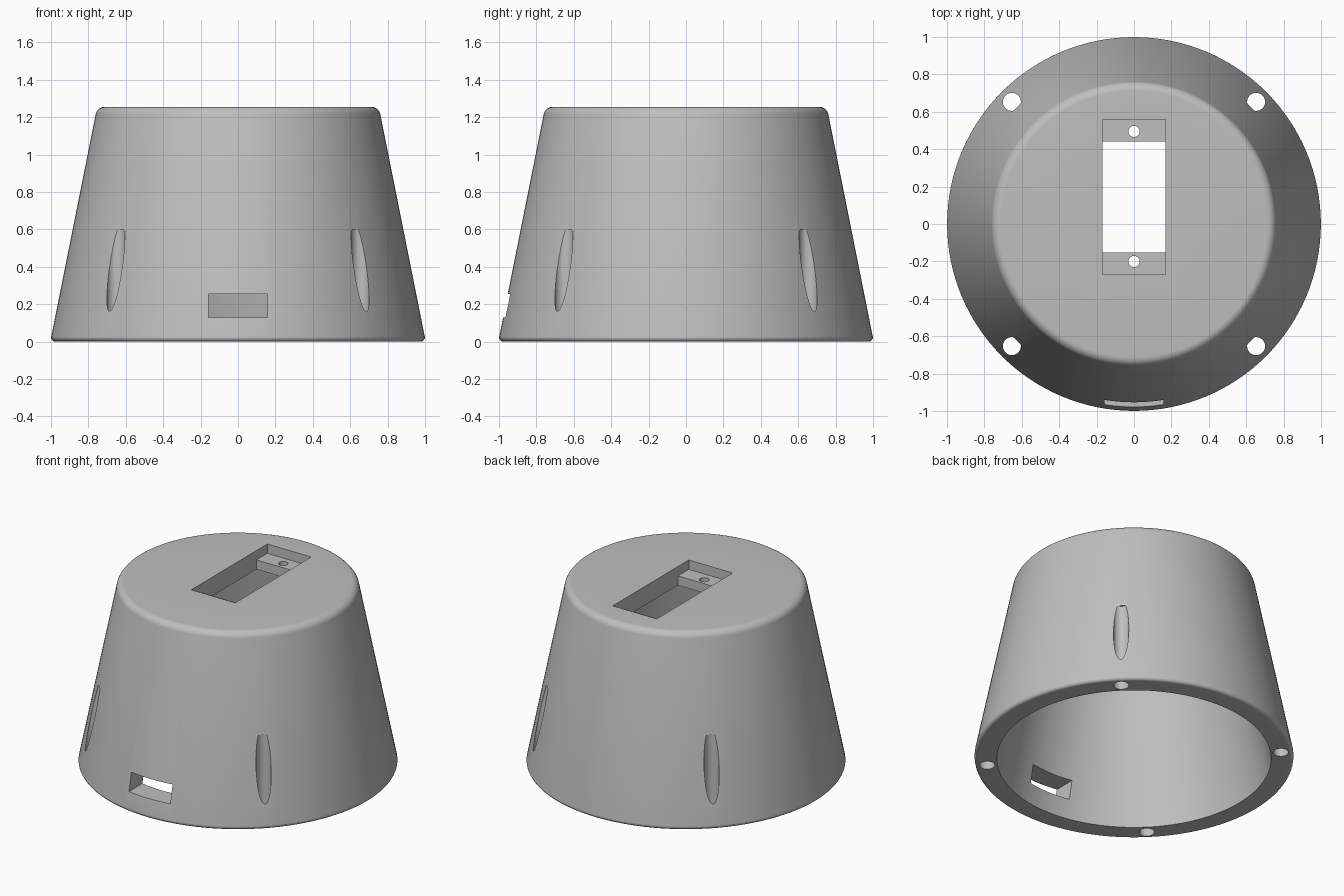
import bpy, bmesh, math
from mathutils import Matrix, Vector

if "Cube" in bpy.data.objects:
    bpy.data.objects.remove(bpy.data.objects["Cube"])

HEIGHT, SLOPE, WALL, ROOF = 1.255, 0.2, 0.145, 0.13
SIDES = 128

grey = bpy.data.materials.new("plain grey")
grey.use_nodes = True
grey.diffuse_color = (0.52, 0.52, 0.52, 1)
grey.node_tree.nodes["Principled BSDF"].inputs["Base Color"].default_value = grey.diffuse_color


def make_object(name, bm):
    bmesh.ops.recalc_face_normals(bm, faces=bm.faces)
    mesh = bpy.data.meshes.new(name)
    bm.to_mesh(mesh)
    bm.free()
    mesh.materials.append(grey)
    obj = bpy.data.objects.new(name, mesh)
    bpy.context.collection.objects.link(obj)
    return obj


def fillet(before, corner, after, radius, steps=8):
    """Round one profile corner with a circular arc."""
    c = Vector(corner)
    a, b = (Vector(before) - c).normalized(), (Vector(after) - c).normalized()
    half = a.angle(b) / 2
    centre = c + (a + b).normalized() * radius / math.sin(half)
    start = (c + a * radius / math.tan(half) - centre).normalized()
    end = (c + b * radius / math.tan(half) - centre).normalized()
    return [centre + start.slerp(end, i / steps) * radius for i in range(steps + 1)]


def lathe(name, profile):
    """Spin a closed (radius, z) profile around the z axis."""
    bm = bmesh.new()
    rings = []
    for r, z in profile:
        if r < 1e-6:
            rings.append([bm.verts.new((0, 0, z))] * SIDES)
        else:
            rings.append([bm.verts.new((r * math.cos(t), r * math.sin(t), z))
                          for t in (2 * math.pi * i / SIDES for i in range(SIDES))])
    for low, high in zip(rings, rings[1:] + rings[:1]):
        for i in range(SIDES):
            j = (i + 1) % SIDES
            corners = list(dict.fromkeys((low[i], low[j], high[j], high[i])))
            if len(corners) > 2:
                bm.faces.new(corners)
    return make_object(name, bm)


def cut(target, bm):
    """Subtract a closed bmesh from the target and discard the cutter."""
    cutter = make_object("cutter", bm)
    cutter.hide_render = True
    mod = target.modifiers.new("cut", 'BOOLEAN')
    mod.operation, mod.solver, mod.object = 'DIFFERENCE', 'EXACT', cutter
    bpy.context.view_layer.objects.active = target
    bpy.ops.object.modifier_apply(modifier=mod.name)
    bpy.data.objects.remove(cutter)


def box(x0, x1, y0, y1, z0, z1):
    bm = bmesh.new()
    size = Matrix.Diagonal((x1 - x0, y1 - y0, z1 - z0, 1))
    move = Matrix.Translation(((x0 + x1) / 2, (y0 + y1) / 2, (z0 + z1) / 2))
    bmesh.ops.create_cube(bm, size=1, matrix=move @ size)
    return bm


def rod(x, y, radius, z0, z1):
    bm = bmesh.new()
    bmesh.ops.create_cone(bm, cap_ends=True, segments=48, radius1=radius, radius2=radius,
                          depth=z1 - z0, matrix=Matrix.Translation((x, y, (z0 + z1) / 2)))
    return bm


# Hollow tapered housing with rounded rims, open underneath
base, top = 1.004, 1.004 - SLOPE * HEIGHT
ceiling = HEIGHT - ROOF
foot, shoulder, middle = (base, 0), (top, HEIGHT), (0, HEIGHT)
inner = base - WALL
profile = [(inner, 0)]
profile += fillet((inner, 0), foot, shoulder, 0.022)
profile += fillet(foot, shoulder, middle, 0.05)
profile += [middle, (0, ceiling), (inner - SLOPE * ceiling, ceiling)]
housing = lathe("housing", profile)

# Stepped opening in the roof, leaving a mounting ledge at each end
cut(housing, box(-0.168, 0.168, -0.27, 0.56, HEIGHT - 0.065, HEIGHT + 0.2))
cut(housing, box(-0.168, 0.168, -0.152, 0.442, ceiling - 0.2, HEIGHT + 0.3))
for y in (-0.2, 0.495):
    cut(housing, rod(0, y, 0.03, ceiling - 0.1, HEIGHT + 0.1))

# Cable window in the front wall
cut(housing, box(-0.158, 0.158, -1.2, -0.6, 0.128, 0.253))

# Screw holes that rise through the foot and break out of the sloping wall
for sx in (-1, 1):
    for sy in (-1, 1):
        cut(housing, rod(sx * 0.653, sy * 0.653, 0.048, -0.1, 0.6))

# Smooth curved walls, crisp cut edges
bpy.ops.object.select_all(action='DESELECT')
housing.select_set(True)
bpy.context.view_layer.objects.active = housing
bpy.ops.object.shade_smooth_by_angle(angle=math.radians(30))
